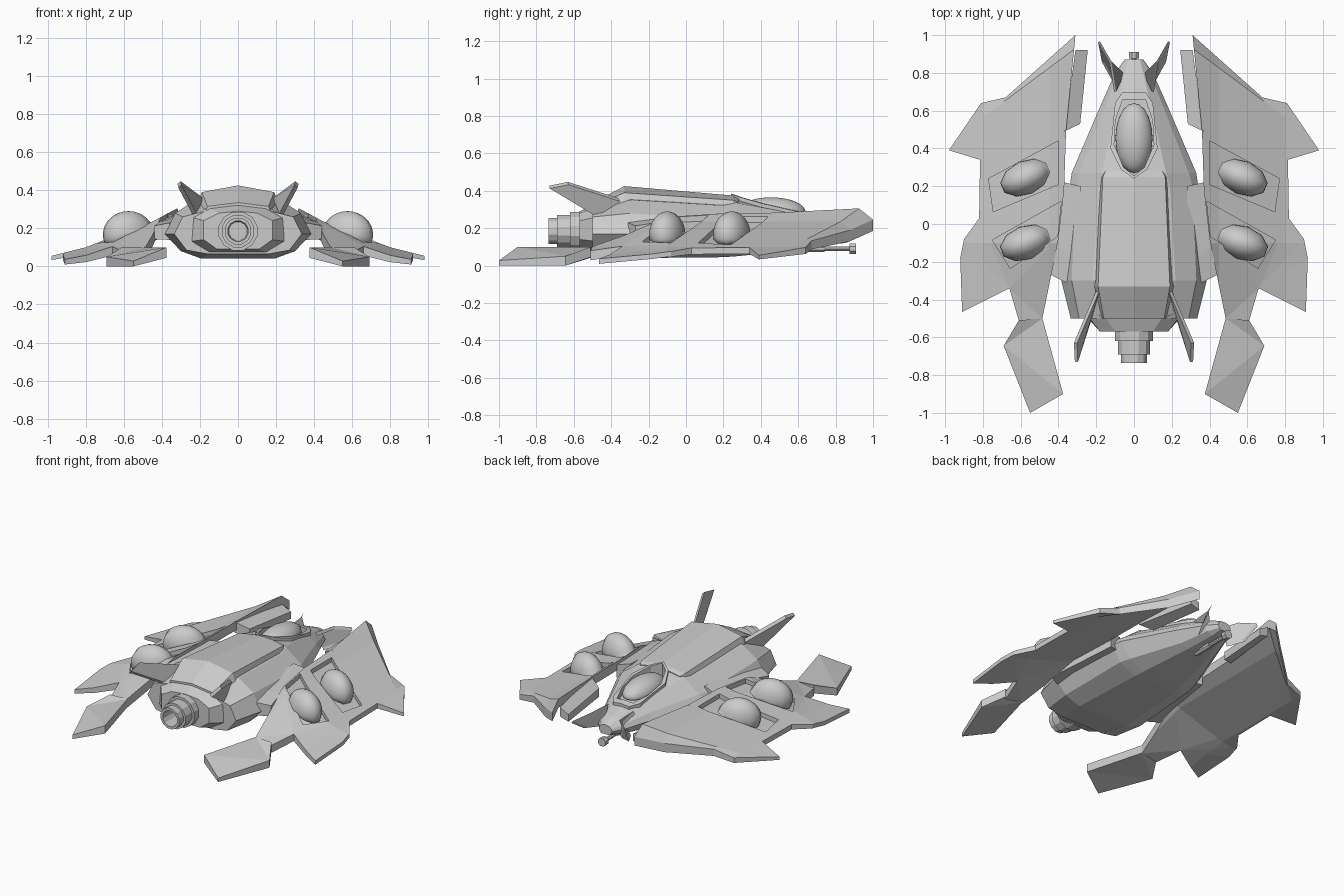
import bpy, bmesh, math
from mathutils import Vector

if "Cube" in bpy.data.objects:
    bpy.data.objects.remove(bpy.data.objects["Cube"])


def add(name, bm, mirror=False, smooth=False):
    bmesh.ops.recalc_face_normals(bm, faces=bm.faces[:])
    me = bpy.data.meshes.new(name)
    bm.to_mesh(me)
    bm.free()
    ob = bpy.data.objects.new(name, me)
    bpy.context.collection.objects.link(ob)
    for p in me.polygons:
        p.use_smooth = smooth
    if mirror:
        ob.modifiers.new("mirror", 'MIRROR').use_mirror_merge = False
    return ob


def cut(target, cutter, order=0):
    cutter.hide_render = True
    cutter.hide_viewport = True
    m = target.modifiers.new("cut", 'BOOLEAN')
    m.object, m.operation, m.solver = cutter, 'DIFFERENCE', 'EXACT'
    target.modifiers.move(len(target.modifiers) - 1, order)


def loft(name, stations):
    """Half sections (x, z) from top to bottom, mirrored and skinned along y."""
    bm = bmesh.new()
    rings = []
    for y, half in stations:
        pts = half + [(-x, z) for x, z in reversed(half) if x > 0]
        rings.append([bm.verts.new((x, y, z)) for x, z in pts])
    n = len(rings[0])
    for a, b in zip(rings, rings[1:]):
        for i in range(n):
            bm.faces.new((a[i], a[(i + 1) % n], b[(i + 1) % n], b[i]))
    bm.faces.new(rings[0])
    bm.faces.new(rings[-1])
    return add(name, bm)


def plate(name, outline, top, bottom, creases=(), mirror=True):
    """Plan outline creased along lines, with height functions for both sides."""
    bm = bmesh.new()
    f = bm.faces.new([bm.verts.new((x, y, 0)) for x, y in outline])
    bmesh.ops.triangulate(bm, faces=[f])
    for co, no in creases:
        geom = bm.verts[:] + bm.edges[:] + bm.faces[:]
        bmesh.ops.bisect_plane(bm, geom=geom, plane_co=(*co, 0), plane_no=(*no, 0), dist=1e-5)
    upper = bm.verts[:]
    ext = bmesh.ops.extrude_face_region(bm, geom=bm.faces[:], use_keep_orig=True)
    lower = [g for g in ext["geom"] if isinstance(g, bmesh.types.BMVert)]
    for v in lower:
        v.co.z = bottom(v.co.x, v.co.y)
    for v in upper:
        v.co.z = top(v.co.x, v.co.y)
    return add(name, bm, mirror)


def blade(name, pts, thick):
    """Thin slab from a 3D outline, thickened along its normal."""
    p = [Vector(q) for q in pts]
    n = (p[1] - p[0]).cross(p[2] - p[0]).normalized() * thick / 2
    bm = bmesh.new()
    a = [bm.verts.new(q + n) for q in p]
    b = [bm.verts.new(q - n) for q in p]
    bm.faces.new(a)
    bm.faces.new(b[::-1])
    for i in range(len(p)):
        j = (i + 1) % len(p)
        bm.faces.new((a[i], a[j], b[j], b[i]))
    return add(name, bm, True)


def turned(name, profile, z, sides):
    """Revolve (radius, y) profile around a lengthwise axis at height z."""
    bm = bmesh.new()
    rings = [[bm.verts.new((r * math.cos(2 * math.pi * (i + .5) / sides), y,
                            z + r * math.sin(2 * math.pi * (i + .5) / sides)))
              for i in range(sides)] for r, y in profile]
    for a, b in zip(rings, rings[1:]):
        for i in range(sides):
            j = (i + 1) % sides
            bm.faces.new((a[i], a[j], b[j], b[i]))
    bm.faces.new(rings[0])
    bm.faces.new(rings[-1])
    return add(name, bm)


def dome(name, loc, size, rot, seg, mirror, slope=0):
    """Upper ellipsoid whose underside is cut by a floor sloping along x."""
    bm = bmesh.new()
    bmesh.ops.create_uvsphere(bm, u_segments=seg, v_segments=16, radius=1)
    c, s = math.cos(rot), math.sin(rot)
    for v in bm.verts:
        x, y, z = (v.co[i] * size[i] for i in range(3))
        dx = c * x - s * y
        v.co = (loc[0] + dx, loc[1] + s * x + c * y, loc[2] + max(z, -.01 - slope * dx))
    return add(name, bm, mirror, True)


# Faceted hull, engine end to nose
hull = loft("hull", [
    (-.50, [(0, .31), (.17, .29), (.29, .26), (.335, .17), (.27, .085), (.16, .065)]),
    (-.30, [(0, .39), (.22, .35), (.33, .28), (.385, .17), (.30, .08), (.19, .04)]),
    (.20, [(0, .36), (.19, .32), (.31, .25), (.34, .20), (.28, .10), (.16, .045)]),
    (.27, [(0, .36), (.17, .335), (.29, .25), (.33, .20), (.26, .10), (.15, .05)]),
    (.62, [(0, .28), (.09, .27), (.155, .22), (.18, .18), (.13, .11), (.08, .085)]),
    (.80, [(0, .225), (.05, .22), (.085, .19), (.10, .165), (.08, .13), (.04, .115)]),
    (.87, [(0, .195), (.03, .19), (.045, .175), (.05, .16), (.04, .14), (.03, .13)])])

# Raised spine on top of the hull
spine = loft("spine", [
    (-.50, [(0, .335), (.16, .315), (.185, .25)]),
    (-.33, [(0, .425), (.19, .39), (.23, .29)]),
    (.25, [(0, .375), (.165, .35), (.185, .28)]),
    (.28, [(0, .365), (.15, .34), (.17, .27)])])

# Engine block and stepped hollow nozzle
loft("engine_block", [
    (-.57, [(0, .29), (.10, .28), (.18, .24), (.18, .14), (.11, .09)]),
    (-.48, [(0, .33), (.16, .31), (.25, .26), (.26, .13), (.16, .07)])])
turned("nozzle", [(.105, -.55), (.105, -.62), (.088, -.62), (.088, -.69), (.072, -.69),
                  (.072, -.735), (.055, -.735), (.05, -.62)], .185, 12)

# Canopy sunk into a pit with a raised frame around it
dome("canopy", (0, .455, .285), (.098, .185, .08), 0, 20, False)


def both(half):
    return half + [(-x, y) for x, y in half[:0:-1]]


frame = plate("canopy_frame", both([(0, .24), (.07, .29), (.125, .40), (.10, .64), (.06, .70)]),
              lambda x, y: .385 - .24 * (y - .24) - .1 * abs(x),
              lambda x, y: .30 - .24 * (y - .24), [((0, 0), (1, 0))], mirror=False)
pit = plate("canopy_cutter", both([(0, .255), (.055, .30), (.105, .42), (.098, .55), (.06, .66)]),
            lambda x, y: .6, lambda x, y: .275 - .08 * (y - .25), mirror=False)
for part in (hull, spine, frame):
    cut(part, pit)

# Nose gun
turned("gun_barrel", [(.02, .60), (.02, .74), (.013, .74), (.013, .875), (.03, .875), (.03, .91)], .09, 8)

# Nose cheek fins and tail fins
blade("nose_fin", [(.055, .79, .20), (.10, .70, .24), (.125, .86, .23), (.185, .965, .20),
                   (.165, .86, .13), (.11, .76, .12)], .02)
blade("tail_fin", [(.305, -.73, .42), (.31, -.63, .44), (.19, -.35, .35), (.225, -.48, .27)], .022)

# Wing height rules: falls outward, drops at the rear, bevelled leading edge
STEPS = [(.20, .36), (.31, .31), (.45, .235), (.80, .10), (1.0, .05)]
EDGE_CO = Vector((.31, .93))
EDGE_N = Vector((.275, .37)).normalized()


def wing_top(x, y):
    z = .05
    for (x0, z0), (x1, z1) in zip(STEPS, STEPS[1:]):
        if x0 <= x <= x1:
            z = z0 + (z1 - z0) * (x - x0) / (x1 - x0)
    z *= 1 - .54 * min(1, max(0, (-.1 - y) / .4))
    d = EDGE_N.dot(Vector((x, y)) - EDGE_CO)
    return z - 1.15 * max(0, d) if x < .72 else z


def wing_bottom(x, y):
    return wing_top(x, y) - (.06 if x < .5 else .06 - .08 * (x - .5))


CREASES = [((.45, 0), (1, 0)), ((.80, 0), (1, 0)), ((0, -.1), (0, 1)), (EDGE_CO, EDGE_N)]
wing = plate("wing", [(.31, 1), (.68, .67), (.81, .64), (.98, .39), (.815, .34), (.82, .03),
                      (.90, -.08), (.92, -.18), (.91, -.465), (.66, -.34), (.61, -.51),
                      (.485, -.5), (.40, -.08), (.37, .18), (.36, .49)],
             wing_top, wing_bottom, CREASES)

# Recessed wells with the domes sitting in them
WELLS = [((.575, .245), [(.40, .44), (.77, .24), (.745, .065), (.40, .21)]),
         ((.575, -.10), [(.385, .12), (.75, -.085), (.655, -.235), (.405, -.065)])]
for i, ((cx, cy), quad) in enumerate(WELLS):
    cutter = plate("well_cutter", quad, lambda x, y: wing_top(x, y) + .1,
                   lambda x, y: wing_top(x, y) - .03, CREASES[:3], mirror=False)
    cut(wing, cutter, i)
    dome("dome", (cx, cy, .165), (.14, .09, .125), math.radians(-24 + 4 * i), 10, True, .385)

# Lower blade along the wing's inner front edge
plate("inner_blade", [(.245, .92), (.31, .92), (.37, .49), (.285, .53)],
      lambda x, y: .22 + .5 * (x - .25), lambda x, y: .17 + .3 * (x - .25))

# Wing roots joining wings to hull
plate("wing_root", [(.28, .20), (.37, .22), (.41, -.12), (.44, -.27), (.36, -.31), (.28, -.20)],
      lambda x, y: .28 - .25 * (x - .28) + .1 * min(0, y), lambda x, y: .17 + .1 * min(0, y))

# Rear prongs with a sloping outer facet
PN = Vector((-.39, .235)).normalized()


def prong_top(x, y):
    return .1 + .36 * min(0, PN.dot(Vector((x - .375, y + .9))))


plate("rear_prong", [(.485, -.5), (.61, -.51), (.69, -.645), (.55, -1), (.375, -.9)],
      prong_top, lambda x, y: max(0, prong_top(x, y) - .055))
bpy.data.objects["dome.001"].location.z = 0
